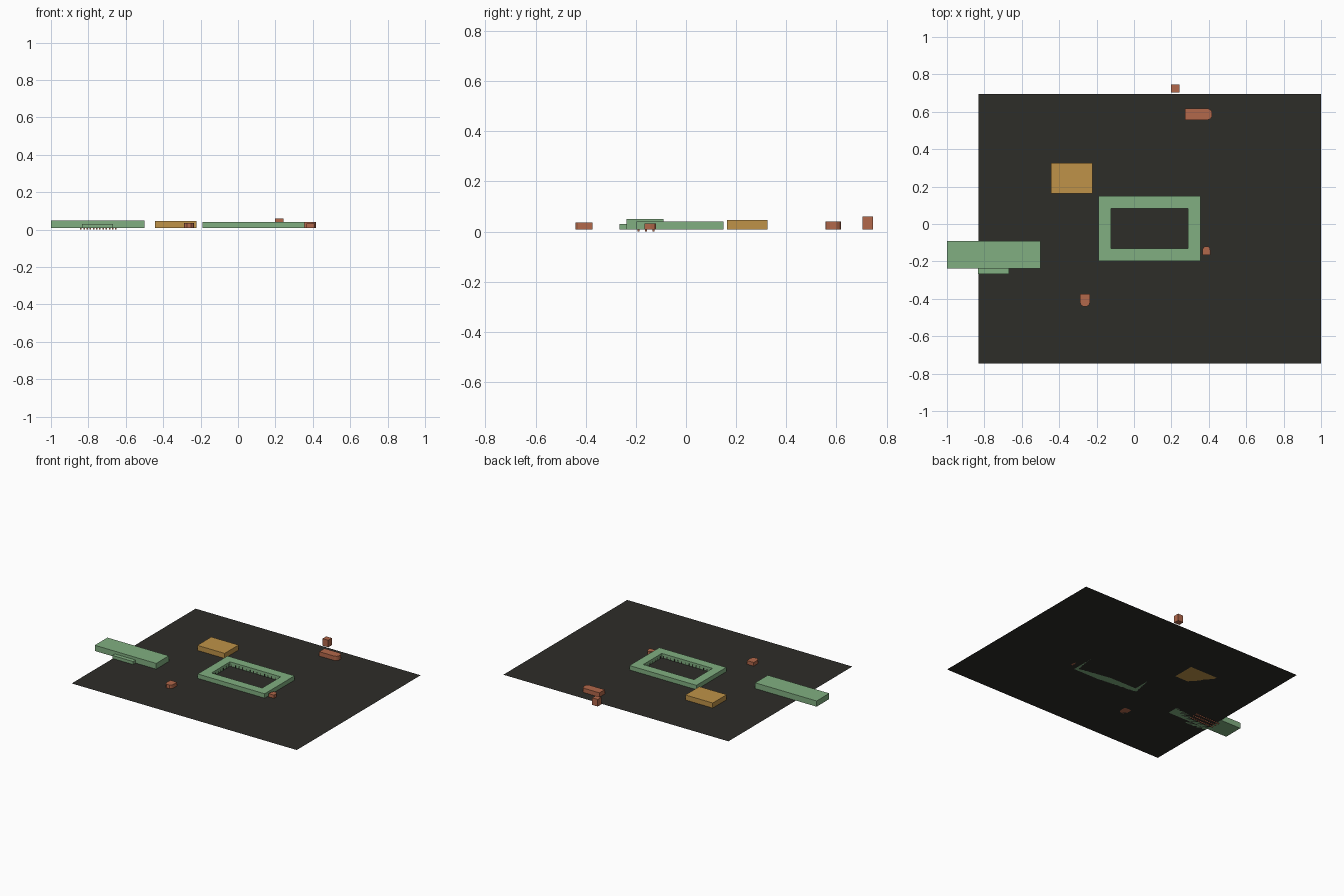
import bpy, bmesh

if "Cube" in bpy.data.objects:
    bpy.data.objects.remove(bpy.data.objects["Cube"])

Z0 = 0.008  # board surface height


def material(name, rgb):
    m = bpy.data.materials.new(name)
    m.diffuse_color = (*rgb, 1)
    m.use_nodes = True
    m.node_tree.nodes["Principled BSDF"].inputs["Base Color"].default_value = m.diffuse_color
    return m


DARK = material("board_dark", (0.027, 0.026, 0.022))
GREEN = material("green", (0.22, 0.43, 0.22))
OCHRE = material("ochre", (0.52, 0.29, 0.065))
RUST = material("rust", (0.45, 0.14, 0.07))


def finish(name, bm, mat):
    bmesh.ops.recalc_face_normals(bm, faces=bm.faces)
    me = bpy.data.meshes.new(name)
    bm.to_mesh(me)
    bm.free()
    ob = bpy.data.objects.new(name, me)
    bpy.context.collection.objects.link(ob)
    if mat:
        me.materials.append(mat)
    return ob


def add_box(bm, x0, x1, y0, y1, z0, z1):
    vs = bmesh.ops.create_cube(bm, size=1)["verts"]
    for v in vs:
        v.co = ((x0 + x1) / 2 + v.co.x * (x1 - x0),
                (y0 + y1) / 2 + v.co.y * (y1 - y0),
                (z0 + z1) / 2 + v.co.z * (z1 - z0))


def box(name, mat, *dims):
    bm = bmesh.new()
    add_box(bm, *dims)
    return finish(name, bm, mat)


def prism(name, mat, outline, z0, z1):
    bm = bmesh.new()
    f = bm.faces.new([bm.verts.new((x, y, z0)) for x, y in outline])
    top = bmesh.ops.extrude_face_region(bm, geom=[f], use_keep_orig=True)["geom"]
    for v in top:
        if isinstance(v, bmesh.types.BMVert):
            v.co.z = z1
    return finish(name, bm, mat)


def rounded_end(half, length, tip):
    """Plan outline along +x: straight body with a faceted nose."""
    side = [(0, half), (length - tip, half), (length - tip * 0.35, half * 0.8),
            (length, half * 0.4)]
    return side + [(x, -y) for x, y in reversed(side)]


# Flat board sheet
bm = bmesh.new()
bm.faces.new([bm.verts.new((x, y, Z0)) for x, y in
              ((-0.832, -0.745), (1, -0.745), (1, 0.695), (-0.832, 0.695))])
finish("board", bm, DARK)

# Rectangular socket frame, mitre-free ring
X0, X1, Y0, Y1 = -0.19, 0.355, -0.197, 0.15
W = 0.066
bm = bmesh.new()
rings = []
for inset, z in ((0, Z0), (0, 0.04), (W, 0.04), (W, Z0)):
    rings.append([bm.verts.new(p) for p in (
        (X0 + inset, Y0 + inset, z), (X1 - inset, Y0 + inset, z),
        (X1 - inset, Y1 - inset, z), (X0 + inset, Y1 - inset, z))])
for a, b in zip(rings, rings[1:] + rings[:1]):
    for i in range(4):
        j = (i + 1) % 4
        bm.faces.new((a[i], a[j], b[j], b[i]))
finish("socket_frame", bm, GREEN)

# Slim contacts on the inner walls of the frame
bm = bmesh.new()
ix0, ix1, iy0, iy1 = X0 + W, X1 - W, Y0 + W, Y1 - W
e, w, zt = 0.001, 0.003, 0.024
for i in range(14):
    x = ix0 + (i + 0.5) * (ix1 - ix0) / 14
    for y in (iy0, iy1):
        add_box(bm, x - w, x + w, y - e, y + e, Z0, zt)
for i in range(7):
    y = iy0 + (i + 0.5) * (iy1 - iy0) / 7
    for x in (ix0, ix1):
        add_box(bm, x - e, x + e, y - w, y + w, Z0, zt)
finish("socket_contacts", bm, DARK)

# Edge connector block with a lower front ledge
box("connector_block", GREEN, -1, -0.5, -0.237, -0.09, Z0, 0.05)
box("connector_ledge", GREEN, -0.835, -0.668, -0.266, -0.236, Z0, 0.03)

# Pins poking below the board
bm = bmesh.new()
for i in range(12):
    for j in range(3):
        x, y = -0.84 + i * 0.017, -0.19 + j * 0.03
        add_box(bm, x - 0.004, x + 0.004, y - 0.004, y + 0.004, 0, Z0 + 0.002)
finish("connector_pins", bm, RUST)

# Ochre component
box("ochre_block", OCHRE, -0.445, -0.223, 0.163, 0.325, Z0, 0.045)

# Small rust components
box("edge_post", RUST, 0.197, 0.242, 0.703, 0.745, Z0, 0.06)
parts = (("long_jack", (0.272, 0.587), (1, 0), 0.031, 0.145, 0.024, 0.04),
         ("front_jack", (-0.262, -0.373), (0, -1), 0.028, 0.067, 0.024, 0.035),
         ("side_jack", (0.387, -0.165), (0, 1), 0.022, 0.045, 0.022, 0.032))
for name, (ox, oy), (dx, dy), half, length, tip, top in parts:
    pts = [(ox + u * dx - v * dy, oy + u * dy + v * dx)
           for u, v in rounded_end(half, length, tip)]
    prism(name, RUST, pts, Z0, top)
